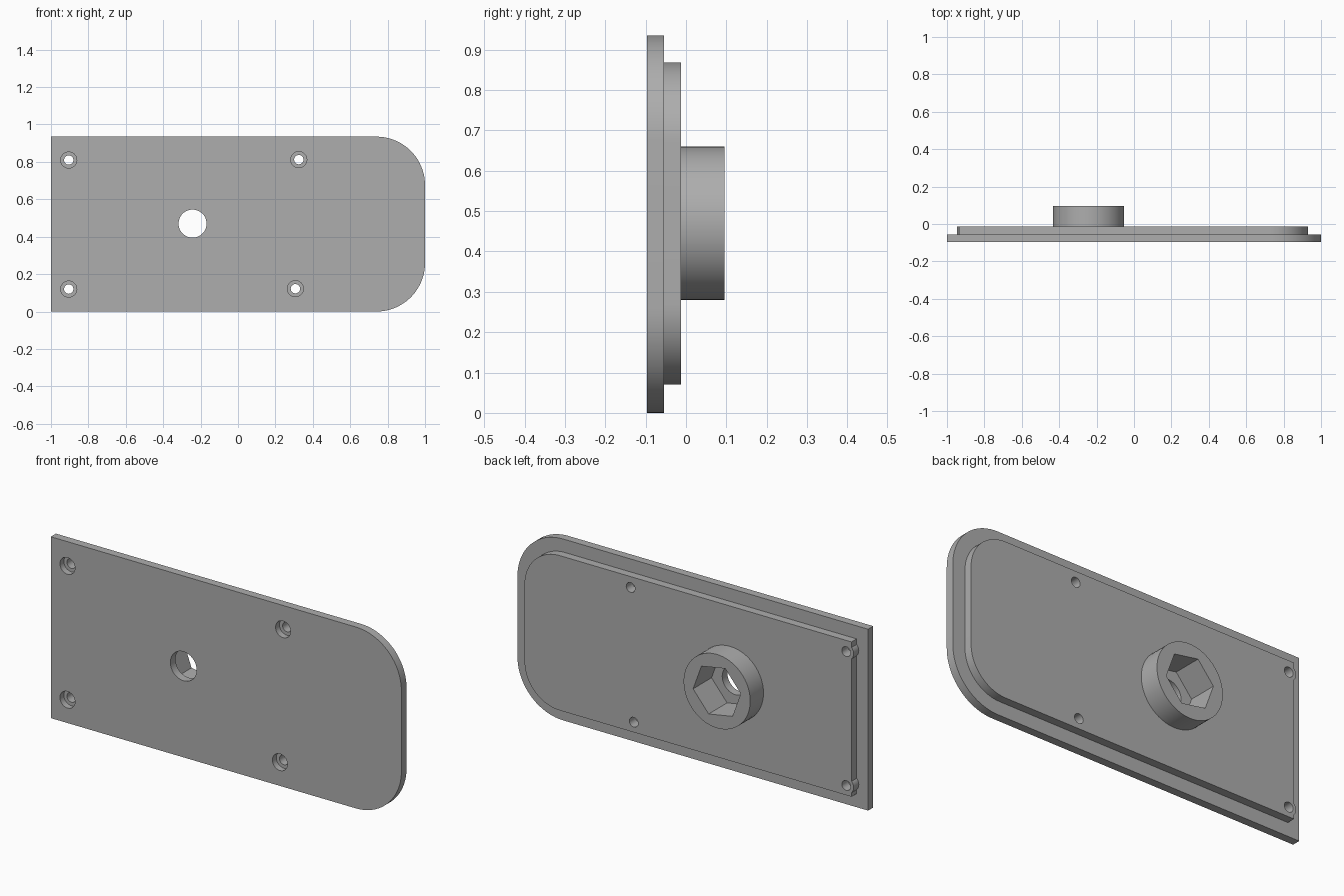
import bpy, bmesh
from math import sin, cos, pi, radians

cube = bpy.data.objects.get("Cube")
if cube:
    bpy.data.objects.remove(cube, do_unlink=True)

grey = bpy.data.materials.new("plain grey")
grey.use_nodes = True
colour = (0.42, 0.42, 0.42, 1)
grey.diffuse_color = colour
grey.node_tree.nodes["Principled BSDF"].inputs["Base Color"].default_value = colour

FRONT, MID, BACK, TOP = -0.097, -0.055, -0.013, 0.095
HUB = (-0.243, 0.47)
SCREWS = [(-0.905, 0.81), (-0.905, 0.12), (0.325, 0.812), (0.307, 0.122)]


def arc(cx, cz, r, start, end, n):
    return [(cx + r * cos(start + (end - start) * i / n),
             cz + r * sin(start + (end - start) * i / n)) for i in range(n + 1)]


def circle(centre, r, n=48, turn=0):
    return arc(*centre, r, turn, turn + 2 * pi, n)[:-1]


def plate_outline(x0, x1, z0, z1, r):
    # square on the left, rounded on the right
    return ([(x0, z1), (x0, z0)]
            + arc(x1 - r, z0 + r, r, -pi / 2, 0, 20)
            + arc(x1 - r, z1 - r, r, 0, pi / 2, 20))


def prism(name, outline, y0, y1):
    bm = bmesh.new()
    face = bm.faces.new([bm.verts.new((x, y0, z)) for x, z in outline])
    out = bmesh.ops.extrude_face_region(bm, geom=[face])
    moved = [v for v in out["geom"] if isinstance(v, bmesh.types.BMVert)]
    bmesh.ops.translate(bm, vec=(0, y1 - y0, 0), verts=moved)
    bmesh.ops.recalc_face_normals(bm, faces=bm.faces)
    mesh = bpy.data.meshes.new(name)
    bm.to_mesh(mesh)
    bm.free()
    mesh.materials.append(grey)
    obj = bpy.data.objects.new(name, mesh)
    bpy.context.collection.objects.link(obj)
    return obj


def combine(body, other, operation):
    mod = body.modifiers.new(operation.lower(), "BOOLEAN")
    mod.operation, mod.solver, mod.object = operation, "EXACT", other
    bpy.context.view_layer.objects.active = body
    bpy.ops.object.modifier_apply(modifier=mod.name)
    bpy.data.objects.remove(other, do_unlink=True)


# Cover plate, raised step behind it, and round hub
cover = prism("cover_plate", plate_outline(-1, 1, 0, 0.935, 0.26), FRONT, MID)
combine(cover, prism("step", plate_outline(-0.935, 0.93, 0.07, 0.868, 0.2),
                     MID - 0.01, BACK), "UNION")
combine(cover, prism("hub", circle(HUB, 0.19, 64), BACK - 0.01, TOP), "UNION")

# Screw bosses that bulge past the square end of the step
for spot in SCREWS[:2]:
    combine(cover, prism("boss", circle(spot, 0.042), MID - 0.01, BACK), "UNION")

# Hexagonal socket and shaft hole
combine(cover, prism("socket", circle(HUB, 0.138, 6, radians(-10)), MID, TOP + 0.1), "DIFFERENCE")
combine(cover, prism("shaft_hole", circle(HUB, 0.075), FRONT - 0.1, TOP), "DIFFERENCE")

# Counterbored screw holes
for spot in SCREWS:
    combine(cover, prism("screw_hole", circle(spot, 0.025, 32), FRONT - 0.1, TOP), "DIFFERENCE")
    combine(cover, prism("counterbore", circle(spot, 0.043, 32), FRONT - 0.1, FRONT + 0.032), "DIFFERENCE")

# Smooth the curved walls and keep the rims sharp
bpy.ops.object.select_all(action="DESELECT")
cover.select_set(True)
bpy.context.view_layer.objects.active = cover
bpy.ops.object.shade_smooth_by_angle(angle=radians(30))
